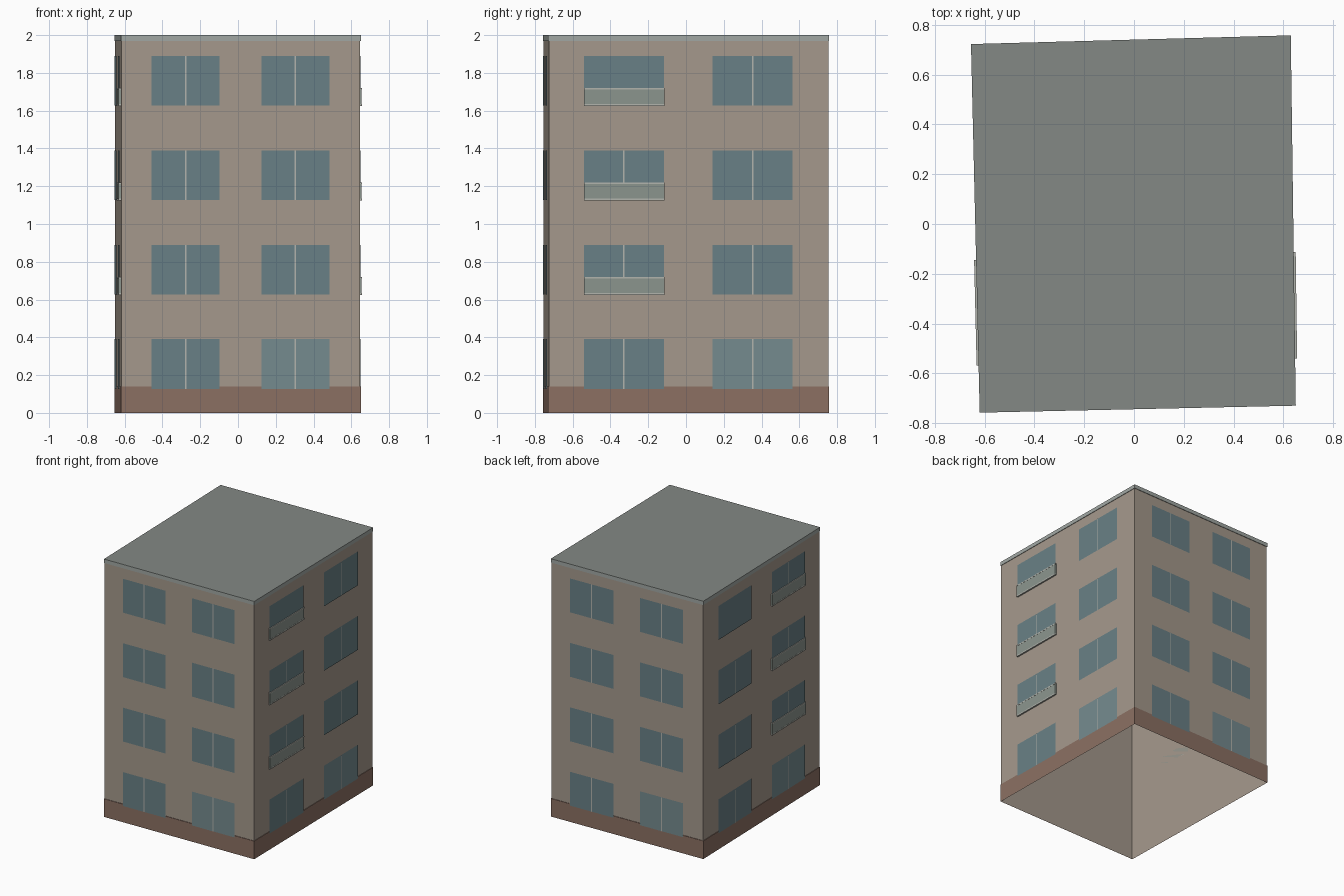
import bpy, bmesh
from mathutils import Vector

if "Cube" in bpy.data.objects:
    bpy.data.objects.remove(bpy.data.objects["Cube"])

# Slightly skewed footprint at the roof edge, anticlockwise from front left
OUTER = [Vector(c) for c in ((-0.62, -0.758), (0.65, -0.73), (0.63, 0.758), (-0.655, 0.723))]
INSET = 0.004


def ring_pts(inset):
    return [Vector((c.x - inset * (1 if c.x > 0 else -1),
                    c.y - inset * (1 if c.y > 0 else -1))) for c in OUTER]


WALL = ring_pts(INSET)


def mat(name, rgb):
    m = bpy.data.materials.new(name)
    m.diffuse_color = (*rgb, 1)
    m.use_nodes = True
    m.node_tree.nodes["Principled BSDF"].inputs["Base Color"].default_value = m.diffuse_color
    return m


def finish(bm, name, material):
    me = bpy.data.meshes.new(name)
    bm.to_mesh(me)
    bm.free()
    me.materials.append(material)
    ob = bpy.data.objects.new(name, me)
    bpy.context.collection.objects.link(ob)
    return ob


def loft(bm, levels, cap=False):
    """Skin between footprint rings given as (inset, z)."""
    rings = [[bm.verts.new((p.x, p.y, z)) for p in ring_pts(i)] for i, z in levels]
    for a, b in zip(rings, rings[1:]):
        for k in range(4):
            n = (k + 1) % 4
            bm.faces.new((a[k], a[n], b[n], b[k]))
    if cap:
        bm.faces.new(rings[-1])


def on_wall(side, u, off, z):
    """Point at fraction u along a wall, pushed outward by off."""
    a, b = WALL[side], WALL[(side + 1) % 4]
    d = (b - a).normalized()
    p = a.lerp(b, u) + Vector((d.y, -d.x)) * off
    return (p.x, p.y, z)


def panel(bm, side, u0, u1, z0, z1, off):
    bm.faces.new([bm.verts.new(on_wall(side, u, off, z))
                  for u, z in ((u0, z0), (u1, z0), (u1, z1), (u0, z1))])


def block(bm, side, u0, u1, z0, z1, depth):
    corners = ((u0, 0), (u0, depth), (u1, depth), (u1, 0))
    lo = [bm.verts.new(on_wall(side, u, o, z0)) for u, o in corners]
    hi = [bm.verts.new(on_wall(side, u, o, z1)) for u, o in corners]
    faces = [bm.faces.new(lo), bm.faces.new(hi)]
    for k in range(4):
        n = (k + 1) % 4
        faces.append(bm.faces.new((lo[k], lo[n], hi[n], hi[k])))
    bmesh.ops.recalc_face_normals(bm, faces=faces)


# Shell: walls open at the bottom, plinth, cornice, roof
bm = bmesh.new()
loft(bm, [(INSET, 0), (INSET, 1.99)])
finish(bm, "walls", mat("wall_render", (0.376, 0.319, 0.263)))

bm = bmesh.new()
loft(bm, [(0, 0), (0, 0.14), (INSET, 0.14)])
finish(bm, "plinth", mat("plinth_brick", (0.262, 0.162, 0.125)))

bm = bmesh.new()
loft(bm, [(INSET, 1.97), (0, 1.97), (0, 2.0)])
finish(bm, "cornice", mat("cornice_grey", (0.36, 0.39, 0.37)))

bm = bmesh.new()
bm.faces.new([bm.verts.new((p.x, p.y, 2.0)) for p in OUTER])
finish(bm, "roof", mat("roof_grey", (0.23, 0.25, 0.235)))

# Windows: two bays by four floors on each wall
glass, shop, frames, rails, guards = (bmesh.new() for _ in range(5))
BAYS = ((0.125, 0.411), (0.586, 0.871))
BALCONY_BAY = {1: 0, 3: 1}          # right wall first bay, left wall second bay
NO_MULLION = {(1, 0, 3), (3, 0, 3)}  # (wall, bay, floor)
for side in range(4):
    length = (WALL[(side + 1) % 4] - WALL[side]).length
    for bay, (u0, u1) in enumerate(BAYS):
        for floor in range(4):
            z = 0.127 + 0.5 * floor
            pale = floor == 0 and bay == 1
            panel(shop if pale else glass, side, u0, u1, z, z + 0.263, 0.006)
            if (side, bay, floor) not in NO_MULLION:
                m, h = (u0 + u1) / 2, 0.004 / length
                panel(frames, side, m - h, m + h, z, z + 0.263, 0.007)
            # Shallow balcony: guard panel between slab and top rail
            if floor and BALCONY_BAY.get(side) == bay:
                block(guards, side, u0, u1 + 0.002, z + 0.008, z + 0.085, 0.011)
                block(rails, side, u0, u1 + 0.003, z - 0.002, z + 0.008, 0.012)
                block(rails, side, u0, u1 + 0.003, z + 0.085, z + 0.093, 0.012)

frame_mat = mat("frame_pale", (0.45, 0.46, 0.42))
finish(glass, "windows", mat("glass_blue", (0.141, 0.216, 0.238)))
finish(shop, "ground_floor_pale_windows", mat("glass_pale", (0.178, 0.258, 0.275)))
finish(frames, "window_mullions", frame_mat)
finish(rails, "balcony_slabs_and_rails", frame_mat)
finish(guards, "balcony_guards", mat("guard_grey", (0.26, 0.30, 0.27)))
